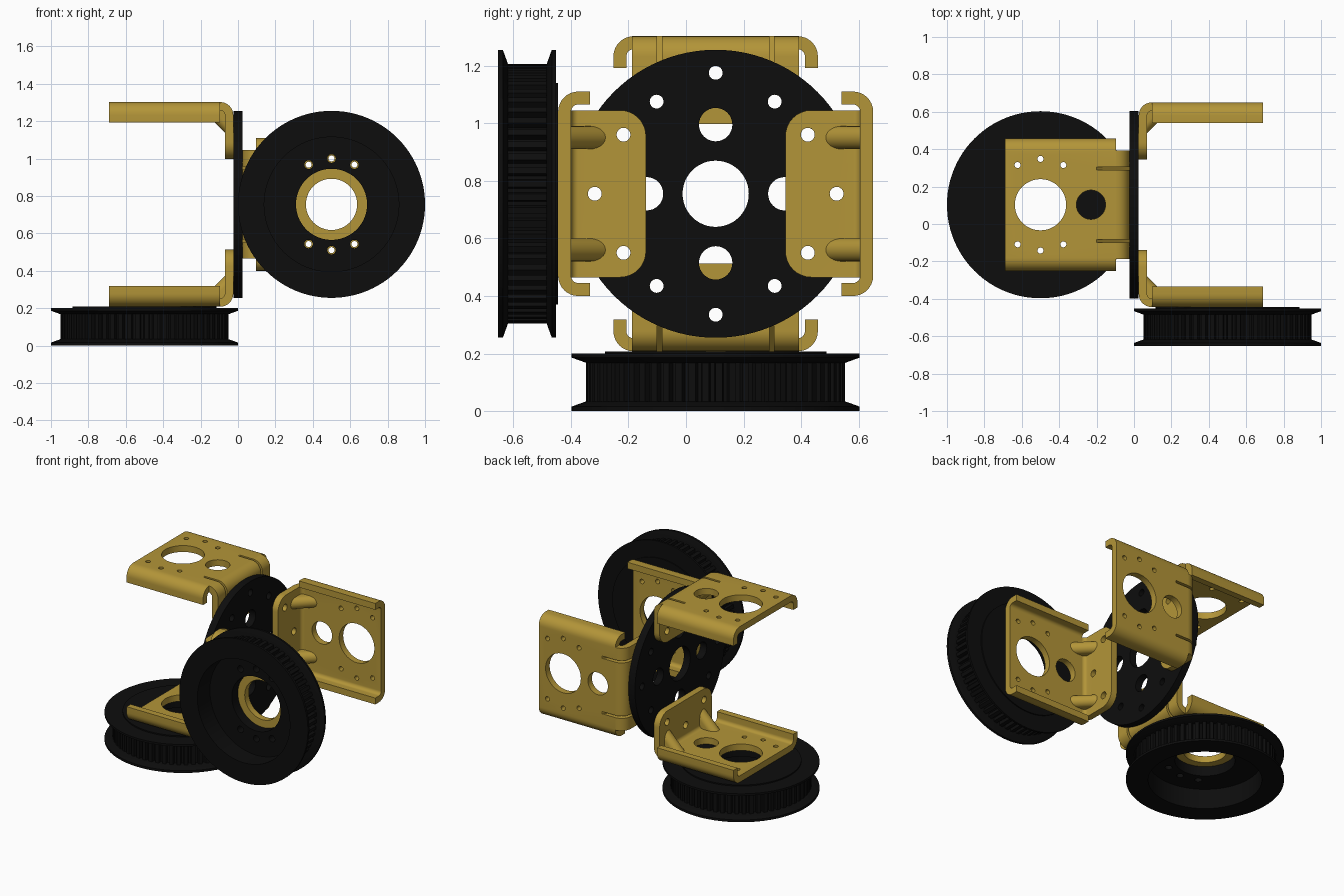
import bpy, bmesh
from math import pi, cos, sin, radians
from mathutils import Matrix, Vector

if "Cube" in bpy.data.objects:
    bpy.data.objects.remove(bpy.data.objects["Cube"])

AXIS = Vector((0, 0.103, 0.755))   # centre of the joining disc
REACH = 0.547                      # disc axis to outer face of a bracket
FACE = 0.025                       # half thickness of the disc
HUB = 0.475                        # disc face to pulley centre


def material(name, rgb):
    m = bpy.data.materials.new(name)
    m.diffuse_color = (*rgb, 1)
    m.use_nodes = True
    m.node_tree.nodes["Principled BSDF"].inputs["Base Color"].default_value = m.diffuse_color
    return m


GOLD = material("gold", (0.45, 0.30, 0.04))
BLACK = material("black", (0.004, 0.004, 0.004))


def make(name, bm, mat=None):
    bmesh.ops.recalc_face_normals(bm, faces=bm.faces)
    me = bpy.data.meshes.new(name)
    bm.to_mesh(me)
    bm.free()
    ob = bpy.data.objects.new(name, me)
    bpy.context.collection.objects.link(ob)
    if mat:
        me.materials.append(mat)
    return ob


def prism(bm, pts, place, a, b, caps=True):
    """Extrude a 2D outline from a to b; place maps (p, q, t) to a point."""
    lo = [bm.verts.new(place(p, q, a)) for p, q in pts]
    hi = [bm.verts.new(place(p, q, b)) for p, q in pts]
    n = len(pts)
    for i in range(n):
        j = (i + 1) % n
        bm.faces.new((lo[i], lo[j], hi[j], hi[i]))
    if caps:
        bm.faces.new(lo[::-1])
        bm.faces.new(hi)


def arc(cx, cy, r, a0, a1, n=8):
    return [(cx + r * cos(radians(a0 + (a1 - a0) * i / n)),
             cy + r * sin(radians(a0 + (a1 - a0) * i / n))) for i in range(n + 1)]


def circle(cx, cy, r, n=32):
    return arc(cx, cy, r, 0, 360, n)[:-1]


def activate(objs):
    bpy.ops.object.select_all(action='DESELECT')
    for o in objs:
        o.select_set(True)
    bpy.context.view_layer.objects.active = objs[0]


def cut(ob, bm):
    cutter = make("cutter", bm)
    cutter.hide_render = True
    mod = ob.modifiers.new("holes", 'BOOLEAN')
    mod.operation, mod.solver, mod.object = 'DIFFERENCE', 'EXACT', cutter
    activate([ob])
    bpy.ops.object.modifier_apply(modifier=mod.name)
    bpy.data.objects.remove(cutter)


def finish(name, objs):
    activate(objs)
    if len(objs) > 1:
        bpy.ops.object.join()
    bpy.ops.object.shade_smooth_by_angle(angle=radians(30))
    objs[0].name = name
    return objs[0]


def xyz(p, q, t):
    return (p, q, t)


# Bracket space: u away from disc, v across, w inward from the outer face
def uvw(u, v, w):
    return (FACE + u, v, REACH - w)


def along_u(v, w, u):
    return uvw(u, v, w)


def along_v(u, w, v):
    return uvw(u, v, w)


def along_w(u, v, w):
    return uvw(u, v, w)


def slits():
    bm = bmesh.new()
    for s in (-1, 1):
        prism(bm, [(-.01, -.01), (.185, -.01), (-.01, .185)], along_v,
              s * .195 - .008, s * .195 + .008)
    return bm


SMALL = [(0.245 * cos(radians(a)), 0.245 * sin(radians(a)))
         for a in (60, 90, 120, 240, 270, 300)]

# Bracket plate with rolled side lips
bm = bmesh.new()
section = ([(.355, .11)] + arc(.285, .07, .07, 0, -90) + arc(-.285, .07, .07, -90, -180)
           + [(-.355, .11), (-.31, .11)] + arc(-.285, .07, .025, 180, 270)
           + arc(.285, .07, .025, 270, 360) + [(.31, .11)])
prism(bm, section, along_u, .07, .665)
plate = make("plate", bm, GOLD)
bm = slits()
for cx, cy, r in [(HUB, 0, .137), (.205, 0, .078)] + [(HUB + x, y, .016) for x, y in SMALL]:
    prism(bm, circle(cx, cy, r, 48 if r > .05 else 16), along_w, -.05, .09)
cut(plate, bm)

# Bent flange that bolts to the disc
bm = bmesh.new()
bend = (arc(.07, .07, .07, -90, -180) + [(0, .305), (.045, .305)]
        + arc(.07, .07, .025, 180, 270))
prism(bm, bend, along_v, -.29, .29)
end_z = REACH - .305
corners = [e for e in bm.edges
           if all(abs(v.co.z - end_z) < 1e-4 for v in e.verts)
           and abs(e.verts[0].co.y - e.verts[1].co.y) < 1e-4]
bmesh.ops.bevel(bm, geom=corners, offset=.09, segments=8, profile=.5, affect='EDGES')
flange = make("flange", bm, GOLD)
bm = slits()
for v, w in ((0, .127), (-.205, .227), (.205, .227)):
    prism(bm, circle(v, w, .024, 24), along_u, -.05, .09)
cut(flange, bm)

# Rounded gussets inside the bend
bm = bmesh.new()
for s in (-1, 1):
    ring = [(.04, .08)] + [(x, .153 + y * 1.414) for x, y in arc(0, 0, .04, 0, 180, 12)] + [(-.04, .08)]
    prism(bm, ring, lambda v, d, t: uvw(.02 + (d - .04) * t, s * .195 + v, .02 + (d - .04) * (1 - t)), 0, 1)
gusset = make("gusset", bm, GOLD)
cut(gusset, slits())

bracket = finish("bracket_top", [plate, flange, gusset])
turns = {"bracket_top": ('Z', pi), "bracket_bottom": ('Y', pi),
         "bracket_front": ('X', pi / 2), "bracket_back": ('X', -pi / 2)}
for name, (axis, ang) in turns.items():
    ob = bracket
    if name != "bracket_top":
        ob = bracket.copy()
        ob.name = name
        bpy.context.collection.objects.link(ob)
    ob.matrix_world = Matrix.Translation(AXIS) @ Matrix.Rotation(ang, 4, axis)

# Joining disc with lightening and bolt holes
bm = bmesh.new()
prism(bm, circle(0, 0, .5, 96), xyz, -FACE, FACE)
disc = make("joining_disc", bm, BLACK)
bm = bmesh.new()
prism(bm, circle(0, 0, .115, 48), xyz, -.1, .1)
for k in range(4):
    c, s = cos(k * pi / 2), sin(k * pi / 2)
    for x, y, r in ((.24, 0, .058), (.42, 0, .024), (.32, .205, .024), (.32, -.205, .024)):
        prism(bm, circle(c * x - s * y, s * x + c * y, r), xyz, -.1, .1)
cut(disc, bm)
finish("joining_disc", [disc])
disc.matrix_world = Matrix.Translation(AXIS) @ Matrix.Rotation(pi / 2, 4, 'Y')

# Pulley body: lathed rims, hub and recess
profile = [(.19, .208), (.19, .14), (.36, .14), (.36, 0), (.5, 0), (.5, .016),
           (.45, .034), (.42, .034), (.42, .168), (.45, .168), (.5, .186),
           (.5, .2), (.385, .2), (.385, .208)]
bm = bmesh.new()
N = 96
rings = [[bm.verts.new((r * cos(2 * pi * i / N), r * sin(2 * pi * i / N), z))
          for r, z in profile] for i in range(N)]
for i in range(N):
    a, b = rings[i], rings[(i + 1) % N]
    for k in range(len(profile)):
        m = (k + 1) % len(profile)
        bm.faces.new((a[k], b[k], b[m], a[m]))
body = make("body", bm, BLACK)
bm = bmesh.new()
for x, y in SMALL:
    prism(bm, circle(x, y, .023, 16), xyz, .1, .3)
cut(body, bm)

# Toothed belt band
TEETH = 60
teeth = []
for i in range(TEETH):
    for f, r in ((0, .45), (.5, .45), (.6, .425), (.9, .425)):
        a = 2 * pi * (i + f) / TEETH
        teeth.append((r * cos(a), r * sin(a)))
bm = bmesh.new()
prism(bm, teeth, xyz, .03, .172, caps=False)
band = make("band", bm, BLACK)
pulley = finish("pulley_bottom", [body, band])
x = FACE + HUB
pulley.matrix_world = Matrix.Translation((-x, AXIS.y, 0))
front = pulley.copy()
front.name = "pulley_front"
bpy.context.collection.objects.link(front)
front.matrix_world = (Matrix.Translation((x, AXIS.y - REACH - .208, AXIS.z))
                      @ Matrix.Rotation(-pi / 2, 4, 'X'))
